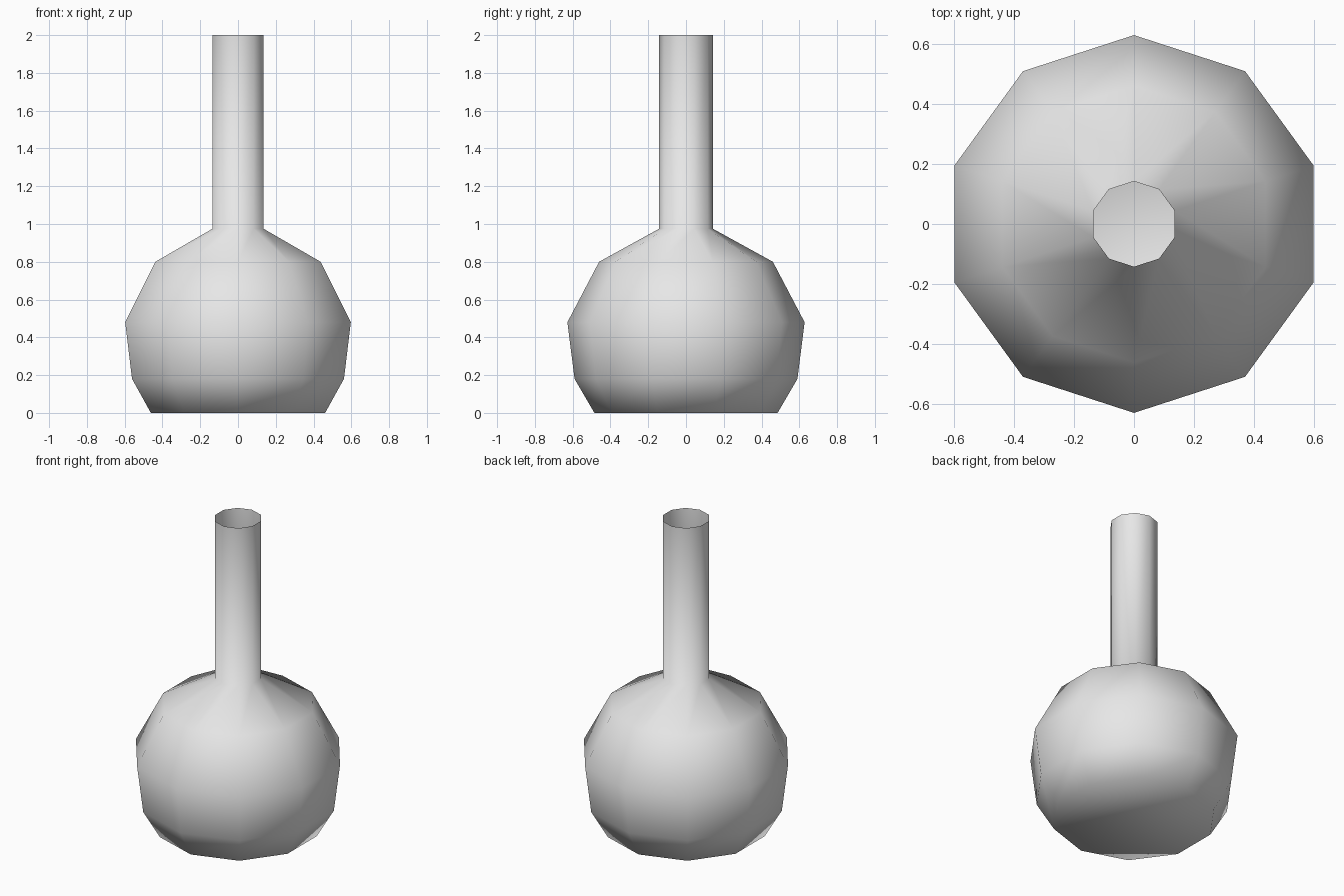
import bpy, bmesh, math

cube = bpy.data.objects.get("Cube")
if cube:
    bpy.data.objects.remove(cube, do_unlink=True)

SIDES = 10
# (radius, height) from the base, over the bulb, up the neck to the open rim
PROFILE = [(0.485, 0), (0.59, 0.18), (0.628, 0.48),
           (0.46, 0.80), (0.142, 0.975), (0.142, 2.0)]

# Material
grey = bpy.data.materials.new("plain grey")
grey.use_nodes = True
colour = (0.8, 0.8, 0.8, 1)
grey.diffuse_color = colour
grey.node_tree.nodes["Principled BSDF"].inputs["Base Color"].default_value = colour

# Flask: one ring of vertices per profile point, corners on the y axis
bm = bmesh.new()
rings = []
for radius, z in PROFILE:
    ring = []
    for i in range(SIDES):
        a = math.pi / 2 + math.tau * i / SIDES
        ring.append(bm.verts.new((radius * math.cos(a), radius * math.sin(a), z)))
    rings.append(ring)

# Walls
for low, high in zip(rings, rings[1:]):
    for i in range(SIDES):
        j = (i + 1) % SIDES
        bm.faces.new((low[i], low[j], high[j], high[i]))

# Flat base; the top of the neck stays open
bm.faces.new(reversed(rings[0]))

# Smooth shading throughout
for face in bm.faces:
    face.smooth = True

mesh = bpy.data.meshes.new("flask")
bm.to_mesh(mesh)
bm.free()
mesh.materials.append(grey)
flask = bpy.data.objects.new("flask", mesh)
bpy.context.collection.objects.link(flask)
